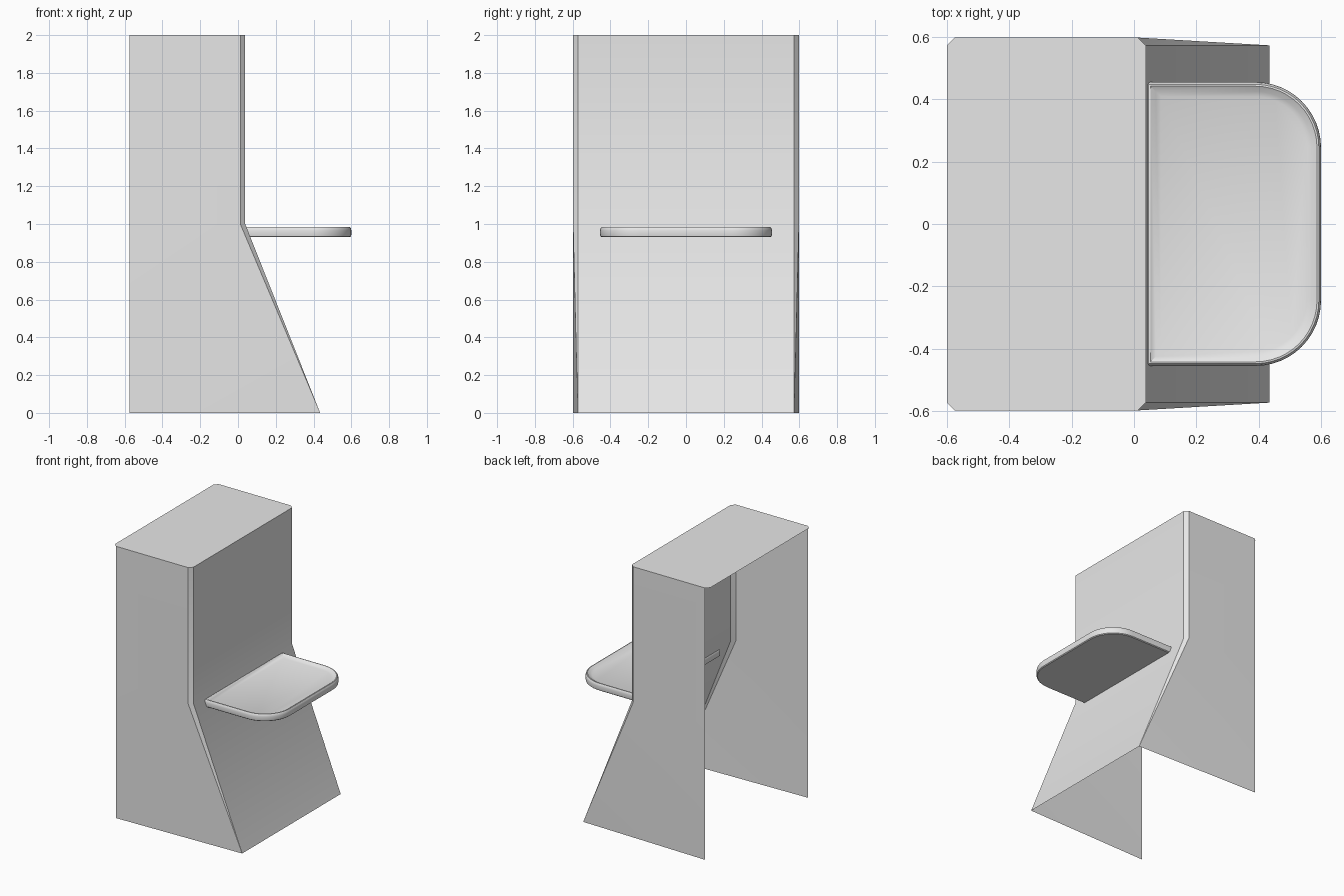
import bpy
import bmesh
import math

cube = bpy.data.objects.get("Cube")
if cube:
    bpy.data.objects.remove(cube, do_unlink=True)

grey = bpy.data.materials.new("light_grey")
grey.use_nodes = True
colour = (0.8, 0.8, 0.8, 1)
grey.diffuse_color = colour
grey.node_tree.nodes["Principled BSDF"].inputs["Base Color"].default_value = colour


def finish(bm, name):
    bmesh.ops.remove_doubles(bm, verts=bm.verts, dist=0.0005)
    bmesh.ops.recalc_face_normals(bm, faces=bm.faces)
    # The highest upward face tells whether the shell points outward
    top = max(bm.faces, key=lambda f: f.calc_center_median().z)
    if name == "cabinet_shell" and top.normal.z < 0:
        bmesh.ops.reverse_faces(bm, faces=bm.faces)
    mesh = bpy.data.meshes.new(name)
    bm.to_mesh(mesh)
    bm.free()
    obj = bpy.data.objects.new(name, mesh)
    bpy.context.collection.objects.link(obj)
    mesh.materials.append(grey)
    bpy.ops.object.select_all(action="DESELECT")
    obj.select_set(True)
    bpy.context.view_layer.objects.active = obj
    bpy.ops.object.shade_smooth_by_angle(angle=math.radians(30))
    return obj


def face(bm, points):
    bm.faces.new([bm.verts.new(p) for p in points])


# Cabinet: open at the back and underneath, with bevelled front corners
SIDE, INNER = 0.598, 0.573
BACK, EDGE, FRONT, FOOT = -0.575, 0.012, 0.038, 0.435
bm = bmesh.new()

# Front panel: upright above, sloping out below
for (xa, za), (xb, zb) in [((FRONT, 2), (FRONT, 1)), ((FRONT, 1), (FOOT, 0))]:
    face(bm, [(xa, -INNER, za), (xb, -INNER, zb), (xb, INNER, zb), (xa, INNER, za)])

for s in (-1, 1):
    o, i = s * SIDE, s * INNER
    # Bevel strip narrowing to a point at the foot
    face(bm, [(EDGE, o, 2), (EDGE, o, 1), (FRONT, i, 1), (FRONT, i, 2)])
    face(bm, [(EDGE, o, 1), (FOOT, i, 0), (FRONT, i, 1)])
    # Side panel
    face(bm, [(BACK, o, 2), (BACK, o, 1), (EDGE, o, 1), (EDGE, o, 2)])
    face(bm, [(BACK, o, 1), (BACK, o, 0), (EDGE, o, 1)])
    face(bm, [(BACK, o, 0), (FOOT, i, 0), (EDGE, o, 1)])

# Top with clipped corners
half = [(-0.6, INNER), (BACK, SIDE), (EDGE, SIDE), (FRONT, INNER)]
face(bm, [(x, y, 2) for x, y in half] + [(x, -y, 2) for x, y in reversed(half)])
finish(bm, "cabinet_shell")


# Shelf: a tray with square back corners, round front corners and a raised rim
def outline(inset, steps=12):
    radius = 0.21 - inset
    cx, cy = 0.39, 0.245
    arc = [(cx + radius * math.cos(a), cy + radius * math.sin(a))
           for a in (math.pi / 2 * k / steps for k in range(steps + 1))]
    back = 0.04 + inset
    right = [(back, -cy - radius)] + [(x, -y) for x, y in reversed(arc)]
    return right + arc + [(back, cy + radius)]


bm = bmesh.new()
rim = [(0.008, 0.93), (0.002, 0.935), (0, 0.945), (0, 0.965),
       (0.002, 0.976), (0.007, 0.983), (0.013, 0.984), (0.03, 0.974), (0.046, 0.968)]
loops = [[bm.verts.new((x, y, z)) for x, y in outline(d)] for d, z in rim]
for low, high in zip(loops, loops[1:]):
    for k in range(len(low)):
        n = (k + 1) % len(low)
        bm.faces.new([low[k], low[n], high[n], high[k]])
bm.faces.new(list(reversed(loops[0])))
bm.faces.new(loops[-1])
finish(bm, "shelf")
